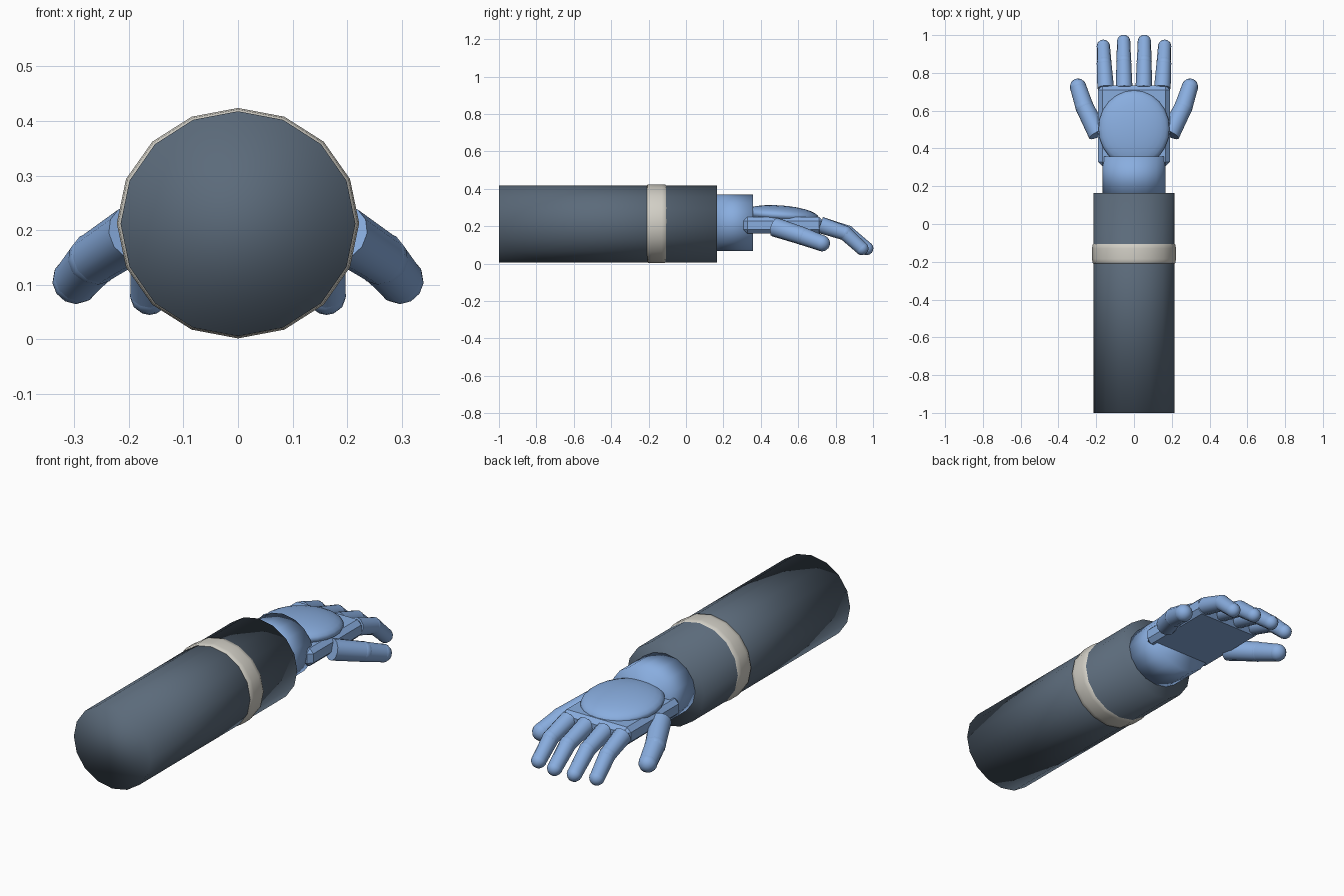
import bpy
from mathutils import Vector, Matrix

cube = bpy.data.objects.get("Cube")
if cube:
    bpy.data.objects.remove(cube)


def material(name, rgb):
    m = bpy.data.materials.new(name)
    m.use_nodes = True
    m.diffuse_color = (*rgb, 1)
    m.node_tree.nodes["Principled BSDF"].inputs["Base Color"].default_value = (*rgb, 1)
    return m


SLATE = material("slate sleeve", (0.105, 0.145, 0.195))
IVORY = material("ivory band", (0.64, 0.62, 0.56))
BLUE = material("blue glove", (0.25, 0.42, 0.74))


def finish(name, mat, smooth=True):
    ob = bpy.context.object
    ob.name = name
    ob.data.materials.append(mat)
    if smooth:
        bpy.ops.object.shade_smooth()
    return ob


def tube(name, mat, y0, y1, rx, rz, z):
    """Sixteen-sided elliptical cylinder lying along y."""
    bpy.ops.mesh.primitive_cylinder_add(vertices=16, radius=1, depth=1)
    ob = finish(name, mat)
    ob.data.transform(Matrix.Translation((0, (y0 + y1) / 2, z))
                      @ Matrix.Diagonal((rx, y1 - y0, rz, 1))
                      @ Matrix.Rotation(-1.5707963, 4, 'X'))
    return ob


def along(a, b):
    return (b - a).to_track_quat('Z', 'Y').to_euler()


def segment(name, a, b, ra, rb):
    """Tapered finger bone with a rounded knuckle or tip at its end."""
    a, b = Vector(a), Vector(b)
    bpy.ops.mesh.primitive_cone_add(vertices=12, radius1=ra, radius2=rb, depth=(b - a).length,
                                    location=(a + b) / 2, rotation=along(a, b))
    finish(name, BLUE, False)
    bpy.ops.object.shade_smooth_by_angle(angle=0.8)
    bpy.ops.mesh.primitive_uv_sphere_add(segments=12, ring_count=8, radius=rb * 1.03,
                                         location=b, rotation=along(a, b))
    finish(name + "_end", BLUE)


def digit(name, points, radii):
    for i, part in enumerate(("lower", "upper")):
        segment(f"{name}_{part}", points[i], points[i + 1], radii[i], radii[i + 1])


# Sleeve and wrist
tube("sleeve", SLATE, -1, 0.165, 0.215, 0.206, 0.212)
tube("wrist", BLUE, 0.15, 0.358, 0.167, 0.15, 0.218)

# Rounded band: a loop of rings slightly proud of the sleeve
verts, faces = [], []
bpy.ops.mesh.primitive_circle_add(vertices=16, radius=1)
circle = bpy.context.object
ring = [v.co.copy() for v in circle.data.vertices]
bpy.data.objects.remove(circle)
profile = [(-0.21, 0.965), (-0.205, 0.988), (-0.185, 1), (-0.13, 1), (-0.11, 0.988), (-0.105, 0.965)]
for y, s in profile:
    verts += [(p.x * 0.222 * s, y, 0.213 + p.y * 0.211 * s) for p in ring]
for r in range(len(profile) - 1):
    for i in range(16):
        j = (i + 1) % 16
        faces.append((r * 16 + i, r * 16 + j, r * 16 + 16 + j, r * 16 + 16 + i))
mesh = bpy.data.meshes.new("band")
mesh.from_pydata(verts, [], faces)
mesh.flip_normals()
band = bpy.data.objects.new("band", mesh)
bpy.context.collection.objects.link(band)
mesh.materials.append(IVORY)
mesh.shade_smooth()

# Palm block with chamfered edges
bpy.ops.mesh.primitive_cube_add(size=1, location=(0, 0.52, 0.205))
palm = finish("palm", BLUE, False)
palm.data.transform(Matrix.Diagonal((0.38, 0.425, 0.09, 1)))
bevel = palm.modifiers.new("chamfer", 'BEVEL')
bevel.width = 0.022
bevel.segments = 1

# Padded back of the hand
bpy.ops.mesh.primitive_uv_sphere_add(segments=24, ring_count=14, radius=1,
                                     location=(0, 0.505, 0.258), rotation=(-0.07, 0, 0))
pad = finish("hand_back", BLUE)
pad.data.transform(Matrix.Diagonal((0.188, 0.205, 0.053, 1)))

# Fingers and thumbs, mirrored left and right
for side, s in (("left", 1), ("right", -1)):
    digit(f"{side}_inner_finger",
          [(s * 0.052, 0.72, 0.206), (s * 0.054, 0.862, 0.165), (s * 0.055, 0.966, 0.081)],
          [0.044, 0.039, 0.035])
    digit(f"{side}_outer_finger",
          [(s * 0.15, 0.72, 0.206), (s * 0.158, 0.85, 0.163), (s * 0.162, 0.94, 0.081)],
          [0.044, 0.039, 0.035])
    digit(f"{side}_thumb",
          [(s * 0.19, 0.475, 0.195), (s * 0.262, 0.62, 0.148), (s * 0.296, 0.726, 0.109)],
          [0.052, 0.048, 0.043])
